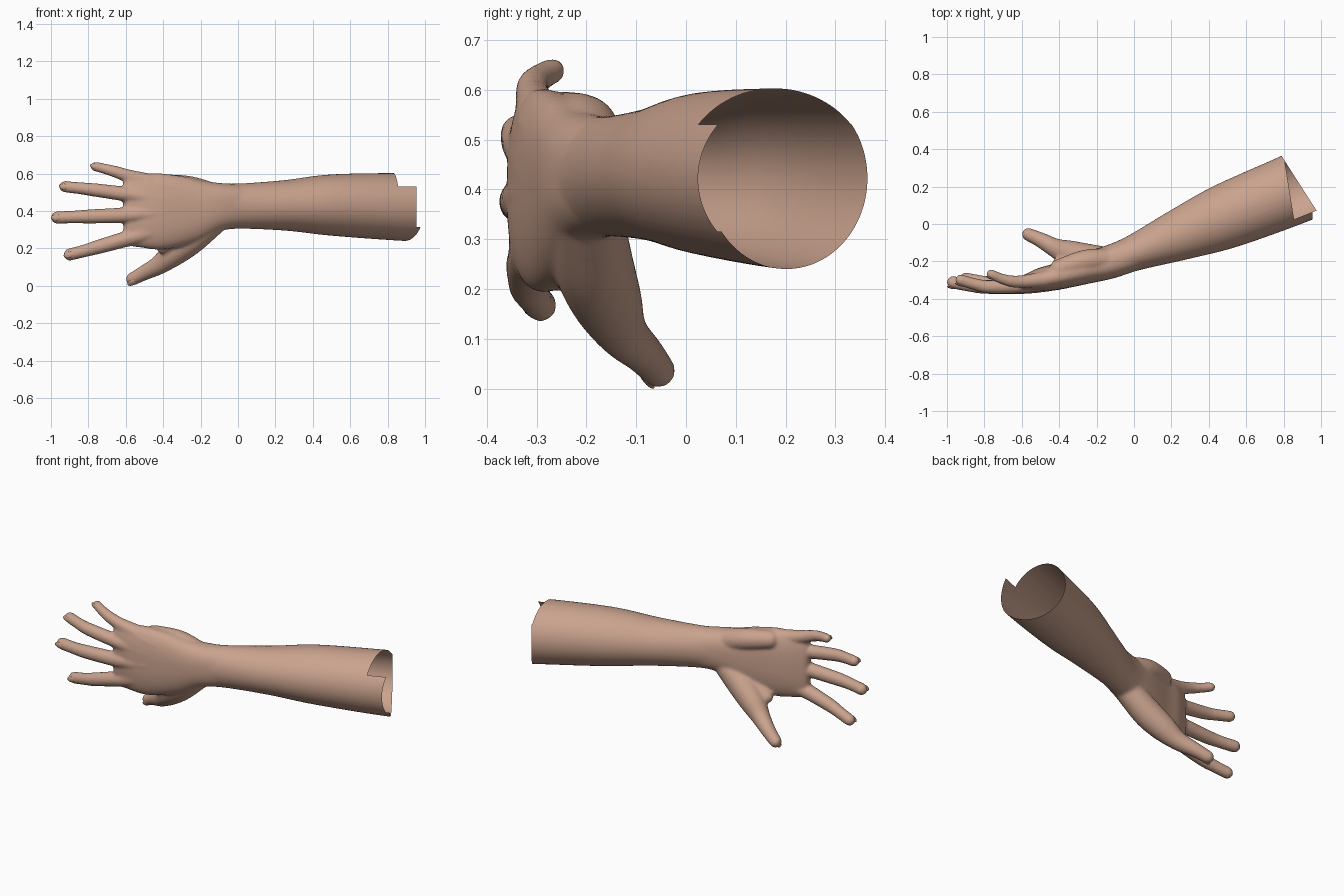
import bpy, bmesh, math
from mathutils import Vector

if "Cube" in bpy.data.objects:
    bpy.data.objects.remove(bpy.data.objects["Cube"])

skin = bpy.data.materials.new("skin")
skin.diffuse_color = (0.59, 0.365, 0.27, 1)
skin.use_nodes = True
skin.node_tree.nodes["Principled BSDF"].inputs["Base Color"].default_value = skin.diffuse_color


def catmull(pts, steps):
    """Smoothly interpolate rows of numbers."""
    p = [pts[0]] + list(pts) + [pts[-1]]
    out = []
    for i in range(1, len(p) - 2):
        for s in range(steps):
            t = s / steps
            out.append([0.5 * (2 * b + (c - a) * t + (2 * a - 5 * b + 4 * c - d) * t * t
                               + (3 * b - a - 3 * c + d) * t ** 3)
                        for a, b, c, d in zip(p[i - 1], p[i], p[i + 1], p[i + 2])])
    out.append(list(pts[-1]))
    return out


def loft(bm, pts, power=2.0, steps=6, sides=40, round_start=True):
    """Closed tube through rows of (x, y, z, depth radius, height radius)."""
    rows = catmull(pts, steps)
    cs = [Vector(r[:3]) for r in rows]
    n = len(rows)
    secs = []
    for i, r in enumerate(rows):
        t = (cs[min(i + 1, n - 1)] - cs[max(i - 1, 0)]).normalized()
        secs.append((cs[i], t, r[3], r[4]))

    def dome(sec, sign):
        c, t, a, b = sec
        m = min(a, b)
        res = []
        for deg in (20, 40, 58, 74, 85):
            k, s = math.cos(math.radians(deg)), math.sin(math.radians(deg))
            res.append((c + t * (sign * m * s), t, a - m * (1 - k), b - m * (1 - k)))
        return res

    if round_start:
        secs = dome(secs[0], -1)[::-1] + secs
    secs += dome(secs[-1], 1)
    rings = []
    for c, t, a, b in secs:
        side = t.cross(Vector((0, 0, 1))).normalized()
        up = side.cross(t)
        ring = []
        for j in range(sides):
            q = 2 * math.pi * j / sides
            ca, sa = math.cos(q), math.sin(q)
            u = math.copysign(abs(ca) ** (2 / power), ca) * a
            v = math.copysign(abs(sa) ** (2 / power), sa) * b
            ring.append(bm.verts.new(c + side * u + up * v))
        rings.append(ring)
    for r0, r1 in zip(rings, rings[1:]):
        for j in range(sides):
            k = (j + 1) % sides
            bm.faces.new((r0[j], r0[k], r1[k], r1[j]))
    bm.faces.new(rings[0][::-1])
    bm.faces.new(rings[-1])


def tube(bm, pts):
    loft(bm, [(x, y, z, r, r) for x, y, z, r in pts], sides=28)


bm = bmesh.new()

# Forearm, wrist and palm
loft(bm, [(1.08, .295, .42, .195, .184), (.885, .2, .422, .19, .182),
          (.5, .045, .432, .175, .164), (.25, -.055, .43, .14, .135),
          (0, -.155, .426, .097, .121), (-.12, -.2, .422, .09, .131)],
     round_start=False)
loft(bm, [(0, -.155, .426, .092, .115), (-.12, -.2, .422, .09, .131),
          (-.25, -.235, .405, .084, .176), (-.4, -.278, .397, .072, .203),
          (-.5, -.298, .402, .063, .199), (-.57, -.312, .402, .045, .192)], power=2.4)

# Heel of the palm on the little-finger side
tube(bm, [(-.12, -.19, .485, .06), (-.26, -.2, .525, .062), (-.4, -.24, .545, .052)])

# Fingers, with slight swelling at the joints
fingers = {
    "little": [(-.47, -.295, .555, .045), (-.58, -.307, .585, .036), (-.65, -.307, .608, .032),
               (-.71, -.292, .625, .028), (-.763, -.268, .638, .026)],
    "ring": [(-.47, -.31, .47, .046), (-.6, -.33, .49, .040), (-.77, -.336, .513, .036),
             (-.85, -.322, .522, .032), (-.925, -.3, .53, .031)],
    "middle": [(-.47, -.315, .385, .048), (-.6, -.333, .378, .042), (-.79, -.336, .371, .038),
               (-.88, -.328, .368, .034), (-.967, -.312, .365, .034)],
    "index": [(-.47, -.305, .285, .048), (-.6, -.318, .25, .043), (-.75, -.318, .207, .038),
              (-.82, -.308, .187, .034), (-.9, -.292, .167, .033)],
    "thumb": [(-.1, -.2, .37, .07), (-.24, -.187, .257, .08), (-.34, -.16, .178, .072),
              (-.42, -.128, .113, .052), (-.5, -.085, .07, .041), (-.565, -.056, .036, .035)],
}
for pts in fingers.values():
    tube(bm, pts)

# Web between thumb and index finger
tube(bm, [(-.28, -.22, .27, .06), (-.4, -.21, .205, .035)])

# Tendons and knuckles on the back of the hand
for z, y in ((.56, -.308), (.475, -.327), (.385, -.332), (.285, -.322)):
    tube(bm, [(-.2, -.28, .42 + (z - .42) * .45, .018),
              (-.38, (y - .325) / 2, .42 + (z - .42) * .78, .02),
              (-.52, y, z, .035)])

bmesh.ops.recalc_face_normals(bm, faces=bm.faces)
mesh = bpy.data.meshes.new("forearm_and_hand")
bm.to_mesh(mesh)
bm.free()
arm = bpy.data.objects.new("forearm_and_hand", mesh)
bpy.context.collection.objects.link(arm)
mesh.materials.append(skin)

# Fuse into one skin and soften the joins
rm = arm.modifiers.new("fuse", 'REMESH')
rm.mode = 'VOXEL'
rm.voxel_size = 0.008
rm.use_smooth_shade = True
sm = arm.modifiers.new("soften", 'SMOOTH')
sm.factor = 0.5
sm.iterations = 10
bpy.context.view_layer.objects.active = arm
arm.select_set(True)
for name in ("fuse", "soften"):
    bpy.ops.object.modifier_apply(modifier=name)

# Open, ragged end of the forearm shell
bm = bmesh.new()
bm.from_mesh(arm.data)
for co, no in (((.85, .06, 0), (1, .16, 0)), ((.99, .05, 0), (1, .64, 0)),
               ((.955, 0, 0), (1, 0, 0)), ((0, 0, .53), (0, 0, 1)), ((0, 0, .315), (0, 0, 1))):
    near = [f for f in bm.faces if f.calc_center_median().x > .7]
    geom = set(near) | {e for f in near for e in f.edges} | {v for f in near for v in f.verts}
    bmesh.ops.bisect_plane(bm, geom=list(geom), plane_co=co,
                           plane_no=Vector(no).normalized())


def outside(c):
    if c.z > .53:
        return c.x + .16 * c.y > .8596
    return c.x + .64 * c.y > 1.022 or (c.z > .315 and c.x > .955)


bmesh.ops.delete(bm, geom=[f for f in bm.faces if outside(f.calc_center_median())],
                 context='FACES')
for f in bm.faces:
    f.smooth = True
    f.material_index = 0
bm.to_mesh(arm.data)
bm.free()
if not arm.data.materials:
    arm.data.materials.append(skin)

# Fingernails: thin plates set into the back of each fingertip
for name, pts in fingers.items():
    tip, prev = Vector(pts[-1][:3]), Vector(pts[-2][:3])
    r = pts[-1][3]
    t = (tip - prev).normalized()
    out = Vector((-.3, -.6, -.75)) if name == "thumb" else Vector((0, -1, 0))
    out = (out - t * out.dot(t)).normalized()
    side = out.cross(t)
    bm = bmesh.new()
    bmesh.ops.create_uvsphere(bm, u_segments=20, v_segments=10, radius=1)
    for v in bm.verts:
        x, y, z = v.co
        v.co = tip + t * (x * r * .85) + side * (y * r * .5) + out * (r * .83 + z * r * .22)
    bmesh.ops.recalc_face_normals(bm, faces=bm.faces)
    for f in bm.faces:
        f.smooth = True
    nm = bpy.data.meshes.new(name + "_nail")
    bm.to_mesh(nm)
    bm.free()
    nm.materials.append(skin)
    bpy.context.collection.objects.link(bpy.data.objects.new(name + "_nail", nm))
